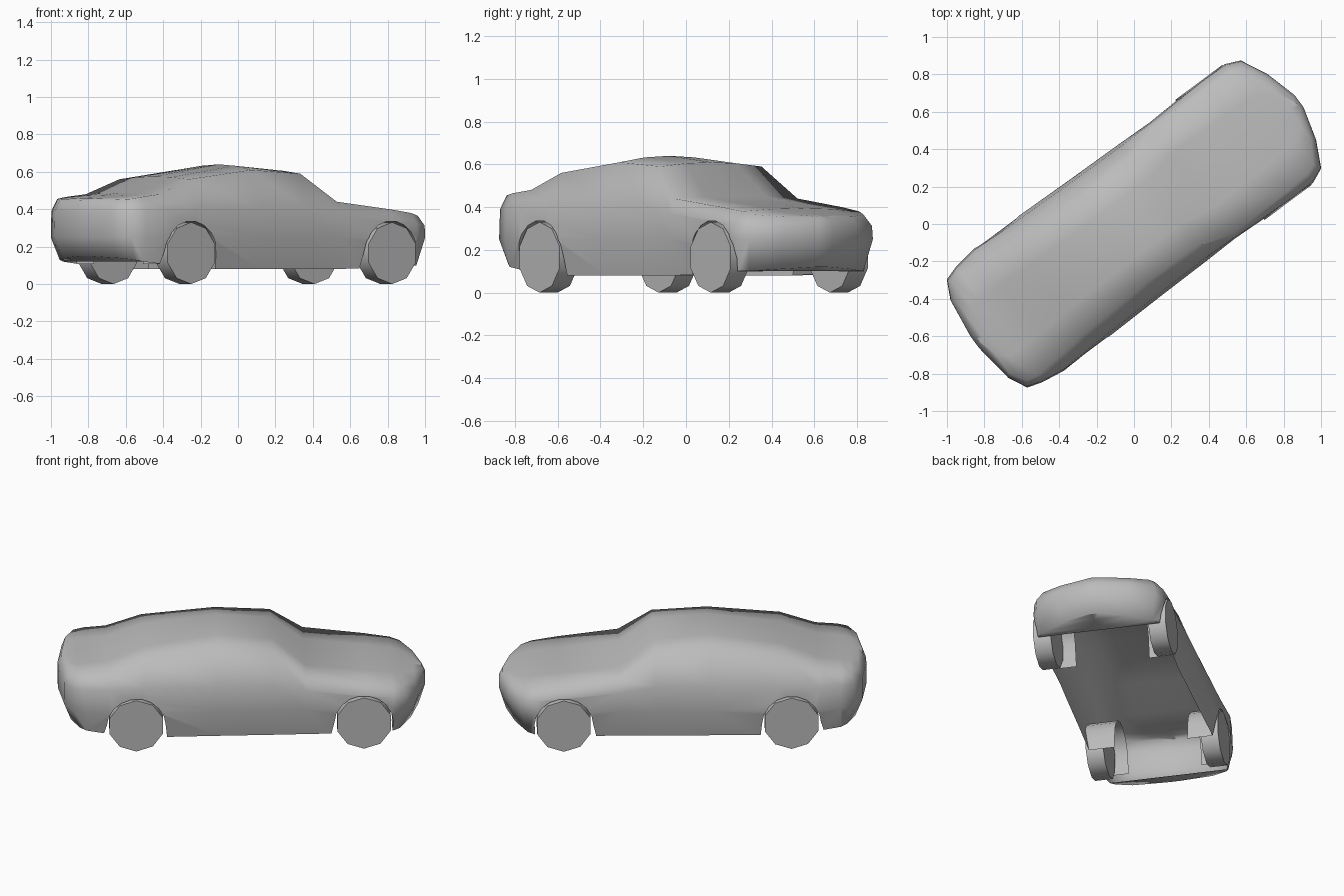
import bpy, bmesh, math
from mathutils import Matrix

if "Cube" in bpy.data.objects:
    bpy.data.objects.remove(bpy.data.objects["Cube"])

# The car is modelled along x, then turned on the ground
TURN = Matrix.Rotation(math.radians(36.7), 4, 'Z')
REAR_AXLE, FRONT_AXLE = -0.61, 0.73
WHEEL_R = 0.165
ARCH_R = 0.173
WELL = 0.22  # inner end of the wheel wells

grey = bpy.data.materials.new("plain_grey")
grey.use_nodes = True
grey.diffuse_color = (0.5, 0.5, 0.5, 1)
grey.node_tree.nodes["Principled BSDF"].inputs["Base Color"].default_value = (0.5, 0.5, 0.5, 1)


def make(name, bm):
    bmesh.ops.recalc_face_normals(bm, faces=bm.faces[:])
    mesh = bpy.data.meshes.new(name)
    bm.to_mesh(mesh)
    bm.free()
    mesh.materials.append(grey)
    obj = bpy.data.objects.new(name, mesh)
    bpy.context.collection.objects.link(obj)
    return obj


def select_only(obj):
    bpy.ops.object.select_all(action='DESELECT')
    obj.select_set(True)
    bpy.context.view_layer.objects.active = obj


def smooth(obj, degrees):
    select_only(obj)
    bpy.ops.object.shade_smooth_by_angle(angle=math.radians(degrees))


def prism(name, outline, y0, y1):
    """Extrude an x-z outline across the car."""
    bm = bmesh.new()
    face = bm.faces.new([bm.verts.new((x, y0, z)) for x, z in outline])
    out = bmesh.ops.extrude_face_region(bm, geom=[face])
    verts = [g for g in out["geom"] if isinstance(g, bmesh.types.BMVert)]
    bmesh.ops.translate(bm, verts=verts, vec=(0, y1 - y0, 0))
    return make(name, bm)


# Stations: x, bottom z, widest half width, top edge half width, top edge z, centre z
stations = [
    (-1.06, 0.15, 0.04, 0.035, 0.445, 0.45),
    (-1.03, 0.14, 0.26, 0.24, 0.45, 0.46),
    (-0.98, 0.13, 0.36, 0.33, 0.455, 0.465),
    (-0.90, 0.12, 0.385, 0.34, 0.465, 0.475),
    (-0.77, 0.105, 0.405, 0.33, 0.48, 0.49),
    (-0.56, 0.08, 0.405, 0.31, 0.56, 0.575),
    (-0.13, 0.08, 0.395, 0.29, 0.61, 0.64),
    (0.195, 0.08, 0.39, 0.295, 0.59, 0.61),
    (0.39, 0.08, 0.385, 0.36, 0.44, 0.45),
    (0.75, 0.09, 0.40, 0.35, 0.40, 0.41),
    (0.90, 0.10, 0.395, 0.34, 0.38, 0.395),
    (0.98, 0.10, 0.36, 0.32, 0.365, 0.38),
    (1.05, 0.11, 0.22, 0.20, 0.355, 0.365),
    (1.10, 0.12, 0.04, 0.035, 0.35, 0.355),
]


def section(x, low, wide, edge, z_edge, z_top):
    """Closed ring of one body section; the ends tuck in at top and bottom."""
    tuck = math.copysign(0.04, x) if abs(x) > 0.95 else 0
    belt = min(0.40, low + 0.8 * (z_edge - low))
    belt_wide = wide * (0.96 if z_edge > 0.5 else 0.985)
    half = [
        (x - tuck, wide * 0.93, low),
        (x, wide, 0.25),
        (x, belt_wide, belt),
        (x - tuck / 2, edge, z_edge),
        (x - tuck / 2, edge / 2, z_edge + 0.75 * (z_top - z_edge)),
    ]
    mirrored = [(px, -py, pz) for px, py, pz in reversed(half)]
    return ([(x - tuck, 0, low)] + half
            + [(x - tuck / 2, 0, z_top)] + mirrored)


# Body shell, its ends closed by strips across the middle
bm = bmesh.new()
rings = [[bm.verts.new(p) for p in section(*s)] for s in stations]
count = len(rings[0])
for a, b in zip(rings, rings[1:]):
    for i in range(count):
        j = (i + 1) % count
        bm.faces.new((a[i], a[j], b[j], b[i]))
for ring in (rings[0], rings[-1]):
    for i in range(count // 2):
        strip = (ring[i], ring[i + 1], ring[count - i - 1], ring[-i])
        bm.faces.new(list(dict.fromkeys(strip)))
body = make("body", bm)


# Wheel wells, flared toward the sill
def arch(x, back, ahead):
    top = [(x + ARCH_R * math.cos(a), WHEEL_R + ARCH_R * math.sin(a))
           for a in (math.radians(d) for d in range(0, 181, 20))]
    return top + [(x - back, 0), (x + ahead, 0)]


for outline in (arch(REAR_AXLE, 0.22, 0.19), arch(FRONT_AXLE, 0.21, 0.16)):
    for sign in (1, -1):
        cutter = prism("well_cutter", outline, sign * WELL, sign * 0.5)
        cutter.hide_render = True
        mod = body.modifiers.new("well", 'BOOLEAN')
        mod.operation = 'DIFFERENCE'
        mod.solver = 'EXACT'
        mod.object = cutter
        select_only(body)
        bpy.ops.object.modifier_apply(modifier=mod.name)
        bpy.data.objects.remove(cutter)

# Open the underside and the inner ends of the wells, leaving a hollow shell
bm = bmesh.new()
bm.from_mesh(body.data)
bm.normal_update()
opened = []
for face in bm.faces:
    mid = face.calc_center_median()
    floor = face.normal.z < -0.9 and mid.z < 0.13 and -0.9 < mid.x < 0.9
    well_end = abs(face.normal.y) > 0.99 and abs(abs(mid.y) - WELL) < 0.005
    if floor or well_end:
        opened.append(face)
bmesh.ops.delete(bm, geom=opened, context='FACES')
bm.to_mesh(body.data)
bm.free()
smooth(body, 70)
body.matrix_world = TURN

# Ten-sided wheels
for end, x in (("front", FRONT_AXLE), ("rear", REAR_AXLE)):
    for side, sign in (("left", 1), ("right", -1)):
        rim = [(x + WHEEL_R * math.sin(k * math.tau / 10),
                WHEEL_R + WHEEL_R * math.cos(k * math.tau / 10)) for k in range(10)]
        wheel = prism(f"{end}_{side}_wheel", rim, sign * 0.295, sign * 0.4)
        smooth(wheel, 40)
        wheel.matrix_world = TURN
